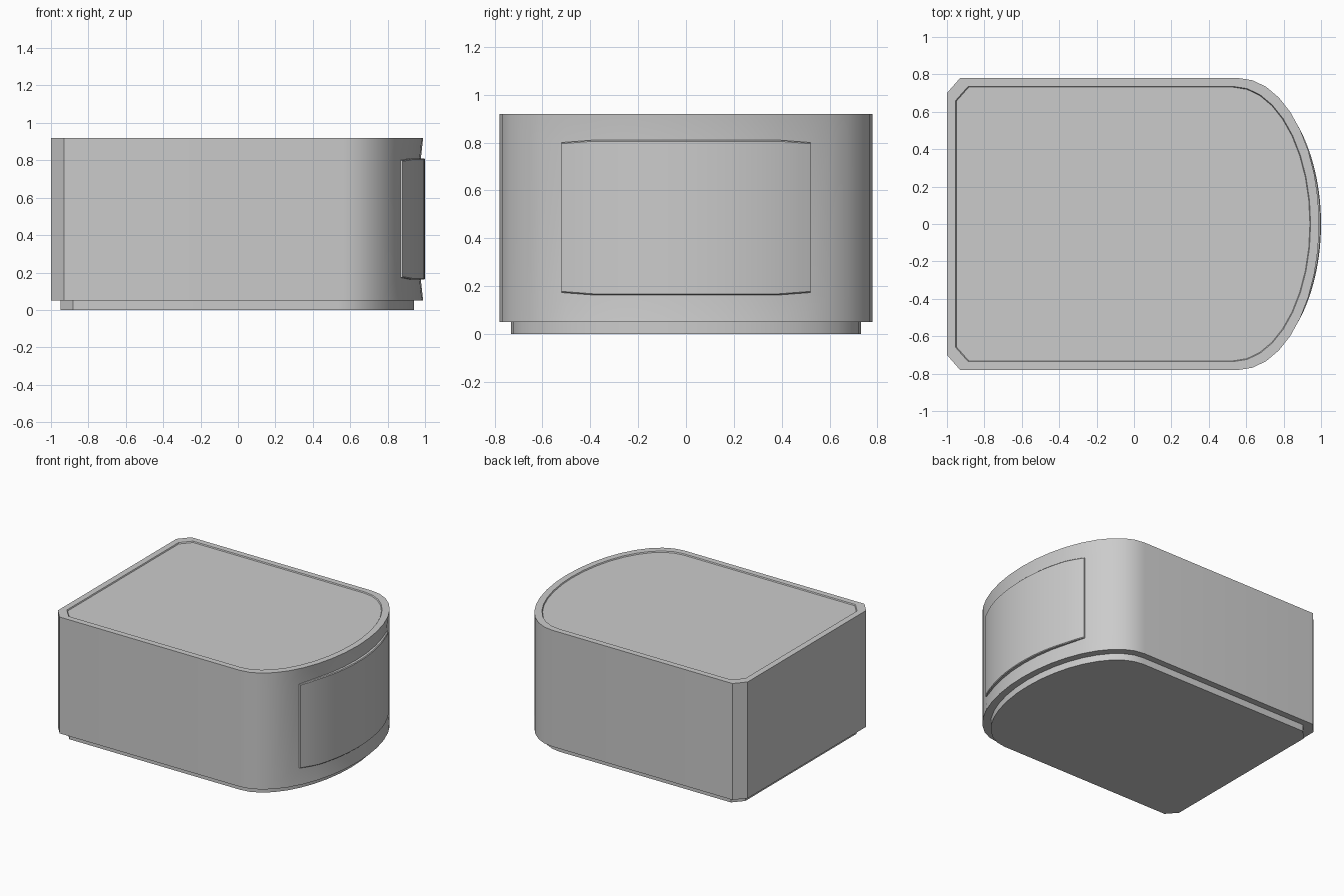
import bpy, bmesh, math

if "Cube" in bpy.data.objects:
    bpy.data.objects.remove(bpy.data.objects["Cube"])

grey = bpy.data.materials.new("light grey")
grey.diffuse_color = (0.6, 0.6, 0.6, 1)
grey.use_nodes = True
grey.node_tree.nodes["Principled BSDF"].inputs["Base Color"].default_value = grey.diffuse_color


def outline():
    # D-shaped plan: elliptical front, straight sides, chamfered back corners
    n = 9
    pts = []
    for i in range(-n, n + 1):
        t = math.radians(90 * i / n)
        pts.append((0.56 + 0.43 * math.cos(t), 0.78 * math.sin(t)))
    return pts + [(-0.93, 0.78), (-1, 0.70), (-1, -0.70), (-0.93, -0.78)]


def ring(inset, z, dent=0.0):
    # shrink the plan, optionally pressing the curved front inwards
    pts = []
    for x, y in outline():
        fade = max(0, min(1, (0.62 - abs(y)) / 0.1)) if x > 0 else 0
        sx = 1 - inset
        sy = 1 - inset * 1.25
        pts.append((x * sx - dent * fade, y * sy, z))
    return pts


def loft(name, rings, angle=35):
    bm = bmesh.new()
    loops = [[bm.verts.new(p) for p in r] for r in rings]
    for a, b in zip(loops, loops[1:]):
        for i in range(len(a)):
            j = (i + 1) % len(a)
            bm.faces.new((a[i], a[j], b[j], b[i]))
    bm.faces.new(loops[0][::-1])
    bm.faces.new(loops[-1])
    bmesh.ops.recalc_face_normals(bm, faces=bm.faces)
    me = bpy.data.meshes.new(name)
    bm.to_mesh(me)
    bm.free()
    me.materials.append(grey)
    ob = bpy.data.objects.new(name, me)
    bpy.context.collection.objects.link(ob)
    bpy.ops.object.select_all(action='DESELECT')
    ob.select_set(True)
    bpy.context.view_layer.objects.active = ob
    bpy.ops.object.shade_smooth_by_angle(angle=math.radians(angle))
    return ob


# recessed plinth
loft("base", [ring(0.05, 0), ring(0.05, 0.055)])

# main body with a thin rim around the slightly sunken top
loft("body", [ring(0, 0.05), ring(0, 0.165, 0.013), ring(0, 0.805, 0.013),
              ring(0, 0.92), ring(0.046, 0.92), ring(0.05, 0.912)])


# curved panel on the rounded end, lofted across its width
def panel_section(u):
    y = 0.52 * u
    x = 1.0 - 0.47 * (1 - math.sqrt(1 - (y / 0.78) ** 2))
    drop = 0.01 * max(0, (abs(u) - 0.75) / 0.25)
    lo, hi, b = 0.163 + drop, 0.81 - drop, 0.005
    return [(x - 0.06, y, lo), (x - b, y, lo), (x, y, lo + b),
            (x, y, hi - b), (x - b, y, hi), (x - 0.06, y, hi)]


loft("front_panel", [panel_section(i / 12) for i in range(-12, 13)])
